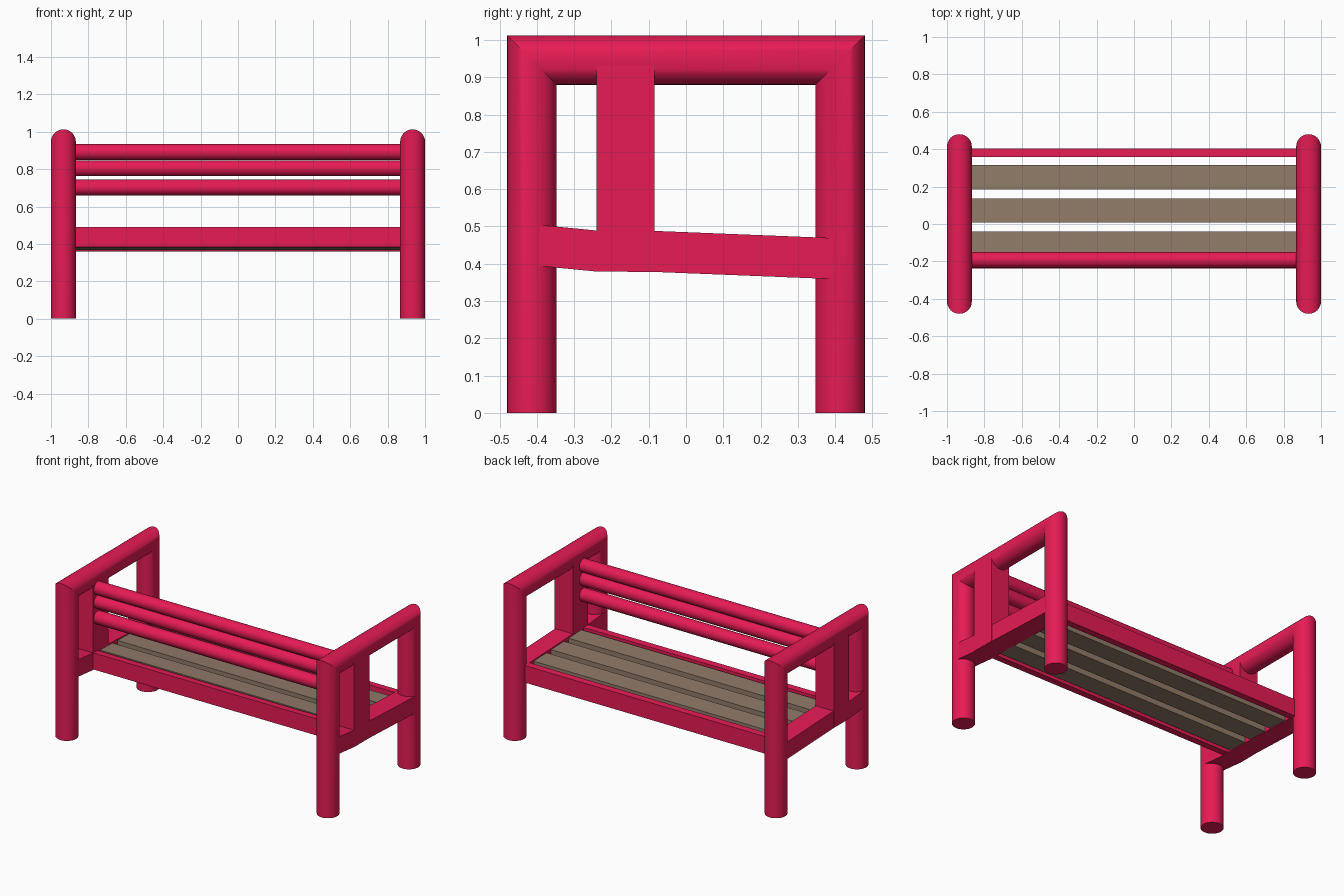
import bpy, bmesh, math
from mathutils import Matrix

cube = bpy.data.objects.get("Cube")
if cube:
    bpy.data.objects.remove(cube, do_unlink=True)


def material(name, rgb):
    m = bpy.data.materials.new(name)
    m.use_nodes = True
    m.diffuse_color = (*rgb, 1)
    m.node_tree.nodes["Principled BSDF"].inputs["Base Color"].default_value = (*rgb, 1)
    return m


red = material("crimson_paint", (0.79, 0.011, 0.088))
wood = material("taupe_wood", (0.28, 0.195, 0.14))


def finish(name, bm, mat, smooth=False):
    bmesh.ops.recalc_face_normals(bm, faces=bm.faces)
    me = bpy.data.meshes.new(name)
    bm.to_mesh(me)
    bm.free()
    me.materials.append(mat)
    if smooth:
        me.shade_smooth()
        me.set_sharp_from_angle(angle=math.radians(35))
    ob = bpy.data.objects.new(name, me)
    bpy.context.collection.objects.link(ob)
    return ob


def extrude_x(name, profile, x0, x1, mat):
    """Prism with a (y, z) profile running from x0 to x1."""
    bm = bmesh.new()
    a, b = [[bm.verts.new((x, y, z)) for y, z in profile] for x in (x0, x1)]
    bm.faces.new(a)
    bm.faces.new(b)
    for i in range(len(a)):
        j = (i + 1) % len(a)
        bm.faces.new((a[i], a[j], b[j], b[i]))
    return finish(name, bm, mat)


R, POST_X, POST_Y, TOP_Z = 0.0665, 0.9335, 0.4135, 0.946
INNER, OUTER, HEIGHT = 0.868, 0.9965, 0.11


def end_frame(name, x):
    """Two legs and a top tube, swept as one pipe with mitred corners."""
    bm = bmesh.new()
    n = 32
    rings = [[], [], [], []]
    for i in range(n):
        t = 2 * math.pi * i / n
        px, out = x + R * math.cos(t), R * math.sin(t)
        y, z = POST_Y + out, TOP_Z + out
        for ring, co in zip(rings, ((-y, 0), (-y, z), (y, z), (y, 0))):
            ring.append(bm.verts.new((px, *co)))
    for a, b in zip(rings, rings[1:]):
        for i in range(n):
            j = (i + 1) % n
            bm.faces.new((a[i], a[j], b[j], b[i]))
    bm.faces.new(rings[0])
    bm.faces.new(rings[-1])
    return finish(name, bm, red, True)


def seat_z(y):
    """Underside of the gently sloping seat frame."""
    return 0.377 - 0.036 * (y + 0.085)


# End frames, bent side rails and flat uprights
rail_under = [(-0.414, 0.396), (-0.24, 0.379), (-0.085, 0.378), (0.414, 0.358)]
rail_profile = rail_under + [(y, z + HEIGHT) for y, z in reversed(rail_under)]
upright_profile = [(-0.24, 0.38), (-0.085, 0.38), (-0.085, TOP_Z), (-0.24, TOP_Z)]
for side, s in (("left", 1), ("right", -1)):
    end_frame(side + "_end_frame", s * POST_X)
    extrude_x(side + "_side_rail", rail_profile, s * INNER, s * OUTER, red)
    extrude_x(side + "_upright", upright_profile, s * INNER, s * (OUTER + 0.002), red)


def plank(name, y0, y1, low, high, mat):
    """Full-width board whose faces follow the seat slope."""
    profile = [(y0, seat_z(y0) + low), (y1, seat_z(y1) + low),
               (y1, seat_z(y1) + high), (y0, seat_z(y0) + high)]
    extrude_x(name, profile, -INNER, INNER, mat)


# Long seat rails
plank("front_seat_rail", -0.239, -0.194, 0, HEIGHT - 0.003, red)
plank("back_seat_rail", 0.358, 0.403, 0, HEIGHT, red)

# Deep seat slats, almost flush with the frame above and below
for i in range(3):
    y = -0.171 + 0.178 * i
    plank(f"seat_slat_{i + 1}", y, y + 0.13, 0.004, 0.102, wood)

# Round backrest bars
for i, z in enumerate((0.702, 0.804, 0.892)):
    bm = bmesh.new()
    bmesh.ops.create_cone(
        bm, cap_ends=True, segments=32, radius1=0.042, radius2=0.042, depth=2 * INNER + 0.02,
        matrix=Matrix.Translation((0, -0.192, z)) @ Matrix.Rotation(math.pi / 2, 4, "Y"))
    finish(f"backrest_bar_{i + 1}", bm, red, True)
